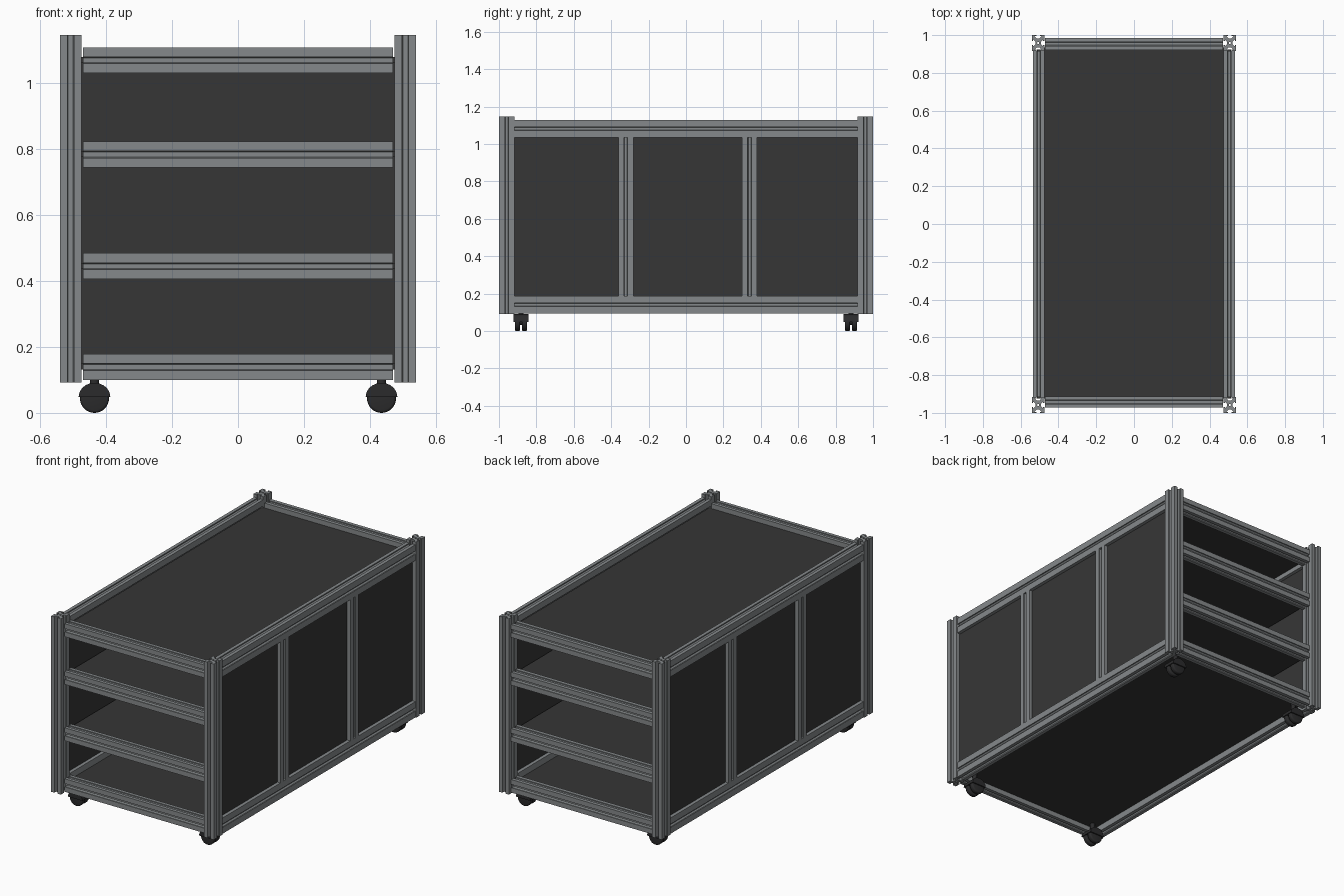
import bpy, bmesh, math
from mathutils import Matrix, Vector

if "Cube" in bpy.data.objects:
    bpy.data.objects.remove(bpy.data.objects["Cube"])


def material(name, rgb):
    m = bpy.data.materials.new(name)
    m.diffuse_color = (*rgb, 1)
    m.use_nodes = True
    m.node_tree.nodes["Principled BSDF"].inputs["Base Color"].default_value = m.diffuse_color
    return m


ALU = material("aluminium grey", (0.235, 0.25, 0.257))
BOARD = material("dark board", (0.037, 0.037, 0.037))
RUBBER = material("black rubber", (0.024, 0.024, 0.025))


def add(name, mesh, mat):
    mesh.materials.clear()
    mesh.materials.append(mat)
    ob = bpy.data.objects.new(name, mesh)
    bpy.context.collection.objects.link(ob)
    return ob


def spline(curve, pts):
    s = curve.splines.new('POLY')
    s.points.add(len(pts) - 1)
    for p, (x, y) in zip(s.points, pts):
        p.co = (x, y, 0, 1)
    s.use_cyclic_u = True


def slotted_outline(w, h):
    """Rectangle with a tapered T-slot in the middle of each side."""
    pts = []
    slot = [(-.010, 0), (-.010, .006), (-.018, .006), (-.007, .018)]
    slot += [(-x, d) for x, d in reversed(slot)]
    for k in range(4):
        a, b = (w, h) if k % 2 == 0 else (h, w)
        side = [(-a / 2, -b / 2)] + [(x, -b / 2 + d) for x, d in slot]
        c, s = round(math.cos(k * math.pi / 2)), round(math.sin(k * math.pi / 2))
        pts += [(c * x - s * y, s * x + c * y) for x, y in side]
    return pts


def beam(name, lo, hi, axis):
    """Hollow slotted extrusion filling the box lo..hi, running along axis."""
    lo, hi = Vector(lo), Vector(hi)
    size = hi - lo
    if axis == 'X':
        w, h, rot = size.z, size.y, Matrix.Rotation(math.pi / 2, 4, 'Y')
    elif axis == 'Y':
        w, h, rot = size.x, size.z, Matrix.Rotation(math.pi / 2, 4, 'X')
    else:
        w, h, rot = size.x, size.y, Matrix.Identity(4)
    cu = bpy.data.curves.new(name, 'CURVE')
    cu.dimensions, cu.fill_mode = '2D', 'BOTH'
    cu.extrude = size['XYZ'.index(axis)] / 2
    spline(cu, slotted_outline(w, h))
    spline(cu, [(.006 * math.cos(i * math.pi / 6), .006 * math.sin(i * math.pi / 6))
                for i in range(12)])
    tmp = bpy.data.objects.new(name + "_profile", cu)
    bpy.context.collection.objects.link(tmp)
    bpy.context.view_layer.update()
    dg = bpy.context.evaluated_depsgraph_get()
    mesh = bpy.data.meshes.new_from_object(tmp.evaluated_get(dg))
    bpy.data.objects.remove(tmp)
    mesh.transform(Matrix.Translation((lo + hi) / 2) @ rot)
    for p in mesh.polygons:
        p.use_smooth = False
    return add(name, mesh, ALU)


def board(name, lo, hi, mat=BOARD):
    lo, hi = Vector(lo), Vector(hi)
    bm = bmesh.new()
    bmesh.ops.create_cube(bm, size=1, matrix=Matrix.Translation((lo + hi) / 2)
                          @ Matrix.Diagonal((*(hi - lo), 1)))
    mesh = bpy.data.meshes.new(name)
    bm.to_mesh(mesh)
    bm.free()
    return add(name, mesh, mat)


def disc(name, centre, r, depth, axis, bevel):
    """Cylinder with rounded rims, along y or z."""
    bm = bmesh.new()
    bmesh.ops.create_cone(bm, cap_ends=True, segments=32, radius1=r, radius2=r, depth=depth)
    if bevel:
        rims = [e for e in bm.edges if abs(e.verts[0].co.z - e.verts[1].co.z) < 1e-5]
        bmesh.ops.bevel(bm, geom=rims, offset=bevel, segments=3, profile=.5, affect='EDGES')
    if axis == 'Y':
        bm.transform(Matrix.Rotation(math.pi / 2, 4, 'X'))
    bm.transform(Matrix.Translation(centre))
    mesh = bpy.data.meshes.new(name)
    bm.to_mesh(mesh)
    bm.free()
    for p in mesh.polygons:
        p.use_smooth = True
    mesh.set_sharp_from_angle(angle=math.radians(35))
    return add(name, mesh, RUBBER)


def hood(name, x, y):
    """Half-round caster cover."""
    bm = bmesh.new()
    arc = [bm.verts.new((x + .048 * math.cos(i * math.pi / 16), y - .04,
                         .048 + .043 * math.sin(i * math.pi / 16))) for i in range(17)]
    f = bm.faces.new(arc)
    r = bmesh.ops.extrude_face_region(bm, geom=[f])
    bmesh.ops.translate(bm, vec=(0, .08, 0),
                        verts=[v for v in r['geom'] if isinstance(v, bmesh.types.BMVert)])
    bmesh.ops.recalc_face_normals(bm, faces=bm.faces)
    mesh = bpy.data.meshes.new(name)
    bm.to_mesh(mesh)
    bm.free()
    for p in mesh.polygons:
        p.use_smooth = True
    mesh.set_sharp_from_angle(angle=math.radians(35))
    return add(name, mesh, RUBBER)


def span(a, b, s):
    return (a, b) if s > 0 else (-b, -a)


# corner posts and twin-wheel casters
for sx, nx in ((-1, "left"), (1, "right")):
    for sy, ny in ((-1, "front"), (1, "back")):
        x0, x1 = span(.475, .54, sx)
        y0, y1 = span(.917, 1.0, sy)
        tag = f"{ny}_{nx}"
        beam(f"{tag}_post", (x0, y0, .092), (x1, y1, 1.146), 'Z')
        cx, cy = sx * .435, sy * .882
        hood(f"{tag}_caster_hood", cx, cy)
        disc(f"{tag}_caster_stem", (cx, cy, .11), .014, .06, 'Z', 0)
        disc(f"{tag}_caster_axle", (cx, cy, .045), .012, .06, 'Y', 0)
        for k in (-1, 1):
            disc(f"{tag}_wheel", (cx, cy + k * .019, .044), .044, .028, 'Y', .008)

# end rails, four at each open end
for name, y0, y1 in (("front", -.972, -.912), ("back", .922, .985)):
    for i, z in enumerate((.100, .406, .744, 1.030)):
        beam(f"{name}_rail_{i + 1}", (-.47, y0, z), (.47, y1, z + .078), 'X')

# side rails, uprights and side boards (the sides match when turned half round)
for s, name in ((-1, "left"), (1, "right")):
    x0, x1 = span(.474, .535, s)
    beam(f"{name}_bottom_rail", (x0, -.916, .093), (x1, .916, .188), 'Y')
    beam(f"{name}_top_rail", (x0, -.916, 1.034), (x1, .916, 1.129), 'Y')
    for i, y in enumerate((-.322, .34)):
        beam(f"{name}_upright_{i + 1}", (x0, s * y - .04, .188), (x1, s * y + .04, 1.034), 'Z')
    p0, p1 = span(.497, .513, s)
    board(f"{name}_side_board", (p0, -.925, .17), (p1, .925, 1.05))

# horizontal boards: base, two shelves and top
for name, z in (("base_board", .131), ("lower_shelf", .437),
                ("upper_shelf", .775), ("top_board", 1.061)):
    board(name, (-.485, -.925, z), (.485, .935, z + .018))

# inner partitions that close the view through the open ends
for name, y in (("front_partition", -.33), ("back_partition", .33)):
    board(name, (-.495, y - .01, .14), (.495, y + .01, 1.065))
